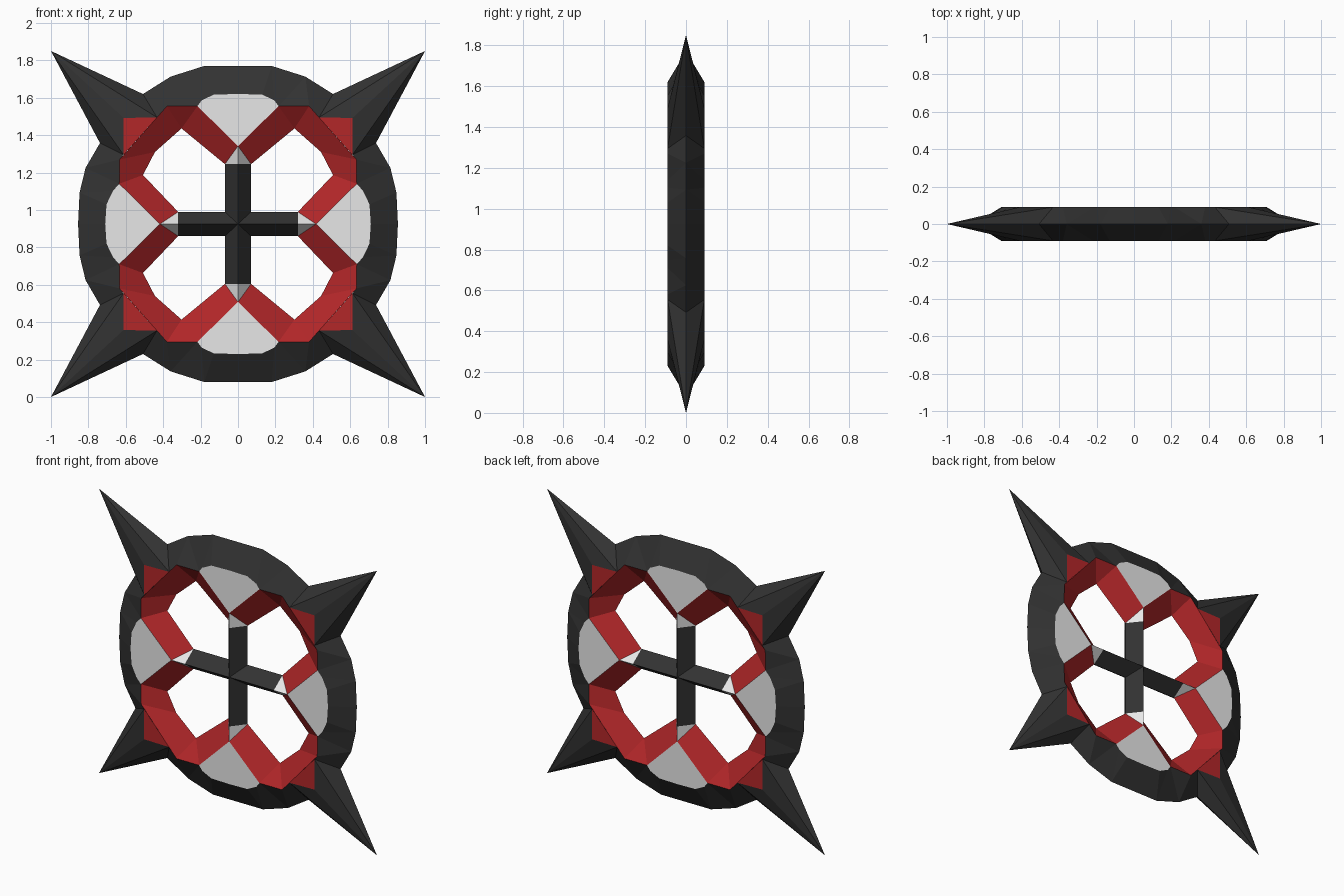
import bpy, bmesh

if "Cube" in bpy.data.objects:
    bpy.data.objects.remove(bpy.data.objects["Cube"])

CENTRE_Z = 0.925
T = 0.09   # half thickness of the wheel


def material(name, rgb):
    m = bpy.data.materials.new(name)
    m.diffuse_color = (*rgb, 1)
    m.use_nodes = True
    m.node_tree.nodes["Principled BSDF"].inputs["Base Color"].default_value = m.diffuse_color
    return m


BLACK = material("charcoal", (0.032, 0.032, 0.032))
RED = material("deep red", (0.45, 0.02, 0.022))
WHITE = material("off white", (0.8, 0.8, 0.8))


def hi(*pts):
    """Points on the front plane."""
    return [(x, -T, z) for x, z in pts]


def lo(*pts):
    """Points on the knife edge in the middle plane."""
    return [(x, 0, z) for x, z in pts]


def strip(a, b):
    """Faces between two equally long chains; repeated points give triangles."""
    faces = []
    for i in range(len(a) - 1):
        loop = []
        for p in (a[i], a[i + 1], b[i + 1], b[i]):
            if p not in loop:
                loop.append(p)
        if len(loop) > 2:
            faces.append(loop)
    return faces


def part(name, mat, faces):
    """One front quadrant, mirrored to all quadrants and to the back."""
    bm = bmesh.new()
    for f in faces:
        face = bm.faces.new([bm.verts.new(p) for p in f])
        face.normal_update()
        if face.normal.y > 0:
            face.normal_flip()
    bmesh.ops.remove_doubles(bm, verts=bm.verts, dist=0.0005)
    mesh = bpy.data.meshes.new(name)
    bm.to_mesh(mesh)
    bm.free()
    mesh.materials.append(mat)
    ob = bpy.data.objects.new(name, mesh)
    bpy.context.collection.objects.link(ob)
    ob.location.z = CENTRE_Z
    mod = ob.modifiers.new("mirror", 'MIRROR')
    mod.use_axis = (True, True, True)
    mod.merge_threshold = 0.0005
    return ob


# key points of one quadrant (x, z from the wheel centre)
A, B = (0, 0.417), (0.417, 0)              # inner tips of the white panels
W1, W2 = (0.217, 0.63), (0.635, 0.215)     # outer corners of the panels
P1, P4 = (0.38, 0.63), (0.633, 0.345)      # ends of the diagonal red side
P2, P3 = (0.433, 0.57), (0.612, 0.37)      # where the corner plate begins
C = (0.612, 0.567)                         # corner plate tip
H = [(0.07, 0.32), (0.302, 0.511), (0.444, 0.385),
     (0.508, 0.262), (0.32, 0.065), (0.07, 0.065)]   # hole outline
S1, S2, TIP = (0.508, 0.695), (0.738, 0.433), (1, 0.925)
arc_top = [(0, 0.695), (0.13, 0.692), (0.195, 0.66), W1]
arc_side = [(0.71, 0), (0.703, 0.105), (0.668, 0.178), W2]

# outer rim, bevelled to a knife edge
R1, R2 = (0.18, 0.845), (0.36, 0.788)
Q1, Q2 = (0.847, 0.168), (0.815, 0.30)
rim = strip(hi(*arc_top, P1, P2), lo((0, 0.845), R1, R1, R2, R2, S1))
rim += strip(hi(*arc_side, P4, P3), lo((0.855, 0), Q1, Q1, Q2, Q2, S2))
part("outer_rim", BLACK, rim)

# corner spikes
tip = lo(TIP)[0]
part("corner_spikes", BLACK,
     [[*lo(S1), *hi(P2), tip], [*hi(P2, C), tip],
      [*hi(C, P3), tip], [*hi(P3), *lo(S2), tip]])

# red bevels around the holes and flat red corner plates
part("hole_bevels", RED, strip(hi(A, W1, P1, P4, W2, B),
                               lo(H[0], H[1], H[1], H[2], H[3], H[4])))
part("corner_plates", RED, [hi(P2, C, P3)])

# white panels and white spoke ends
part("white_panels", WHITE, [hi(A, *arc_top), hi(B, *arc_side)])
part("spoke_ends", WHITE, [[*hi(A, (0, 0.32)), *lo(H[0])],
                           [*hi(B, (0.32, 0)), *lo(H[4])]])

# ridged black cross
part("cross_spokes", BLACK,
     strip(hi((0, 0.32), (0, 0), (0.32, 0)), lo(H[0], H[5], H[4])))
